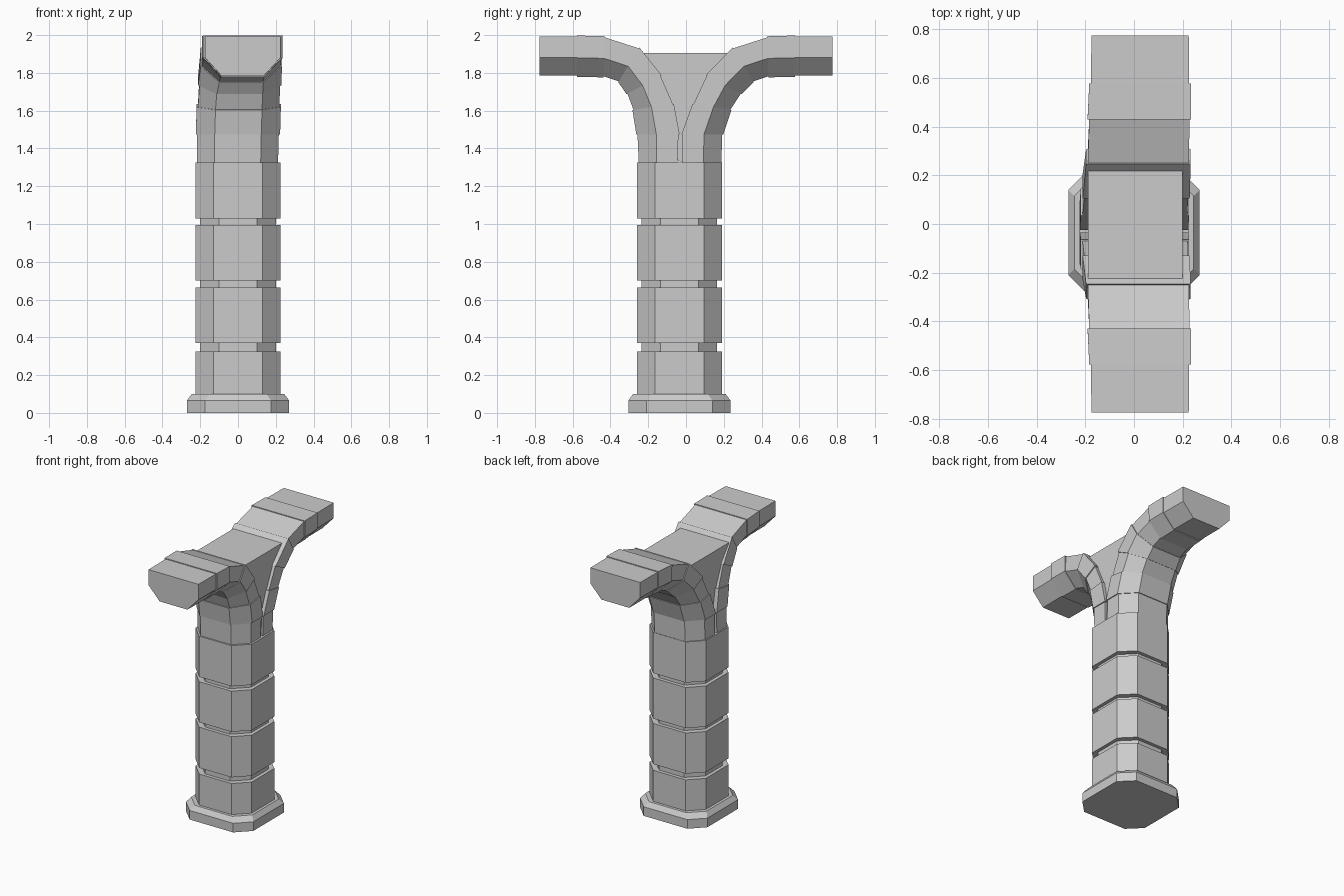
import bpy, bmesh

if "Cube" in bpy.data.objects:
    bpy.data.objects.remove(bpy.data.objects["Cube"])

CY = -0.035  # column axis in y


def loft(name, rings):
    """Closed solid skinned through a list of equal-length rings."""
    bm = bmesh.new()
    vs = [[bm.verts.new(p) for p in r] for r in rings]
    n = len(vs[0])
    for a, b in zip(vs, vs[1:]):
        for i in range(n):
            j = (i + 1) % n
            bm.faces.new((a[i], a[j], b[j], b[i]))
    bm.faces.new(vs[0][::-1])
    bm.faces.new(vs[-1])
    bmesh.ops.recalc_face_normals(bm, faces=bm.faces)
    me = bpy.data.meshes.new(name)
    bm.to_mesh(me)
    bm.free()
    ob = bpy.data.objects.new(name, me)
    bpy.context.collection.objects.link(ob)
    return ob


def octagon(h, f, z):
    """Octagon with half width h and half flat length f."""
    pts = [(h, -f), (h, f), (f, h), (-f, h), (-h, f), (-h, -f), (-f, -h), (f, -h)]
    return [(x, y + CY, z) for x, y in pts]


# Foot with sloped upper rim
loft("foot", [octagon(0.27, 0.175, 0), octagon(0.27, 0.175, 0.066), octagon(0.245, 0.15, 0.10)])

# Recessed core and stacked trunk blocks
loft("trunk_core", [octagon(0.20, 0.10, 0.09), octagon(0.20, 0.10, 1.32)])
for i, (z0, z1) in enumerate([(0.10, 0.325), (0.37, 0.665), (0.70, 0.995), (1.03, 1.325)]):
    loft(f"trunk_block_{i + 1}", [octagon(0.225, 0.13, z0), octagon(0.225, 0.13, z1)])


def section(inner, outer, cx, w, grow):
    """Arm section: flat inner face, two chamfers toward the outer face."""
    (yi, zi), (yo, zo) = inner, outer
    dy, dz = (yo - yi), (zo - zi)
    f = 0.56 * w if yi == yo or abs(dz) > abs(dy) else 0.57 * w
    w += grow
    prof = [(w, -grow * 4), (w, 0.54), (f, 1 + grow * 4), (-f, 1 + grow * 4), (-w, 0.54), (-w, -grow * 4)]
    return [(cx + x, yi + dy * t, zi + dz * t) for x, t in prof]


# Joints along each arm: inner point, outer point (y, z), then shared x centre and half width
front = [((-0.045, 1.325), (-0.250, 1.325)), ((-0.040, 1.475), (-0.257, 1.475)),
         ((-0.070, 1.635), (-0.278, 1.605)), ((-0.135, 1.785), (-0.310, 1.690)),
         ((-0.250, 1.930), (-0.355, 1.755)), ((-0.430, 1.988), (-0.437, 1.782)),
         ((-0.577, 1.992), (-0.577, 1.785)), ((-0.775, 1.992), (-0.775, 1.785))]
back = [((-0.020, 1.325), (0.187, 1.325)), ((-0.018, 1.475), (0.192, 1.475)),
        ((0.040, 1.635), (0.235, 1.605)), ((0.110, 1.785), (0.290, 1.690))]
back += [((-a, b), (-c, d)) for (a, b), (c, d) in front[4:]]
spread = [(-0.002, 0.214), (0.0, 0.216), (0.004, 0.216), (0.009, 0.213),
          (0.018, 0.208), (0.022, 0.206), (0.025, 0.202), (0.025, 0.20)]
for side, joints in (("front", front), ("back", back)):
    for i in range(7):
        grow = 0.007 if i % 2 else 0.0
        loft(f"{side}_arm_segment_{i + 1}",
             [section(*joints[k], *spread[k], grow) for k in (i, i + 1)])

# Wedge filling the fork
tri = [(-0.04, 1.33), (0.0, 1.33), (0.25, 1.905), (-0.26, 1.905)]
loft("fork_web", [[(x, y, z) for y, z in tri] for x in (-0.19, 0.20)])
